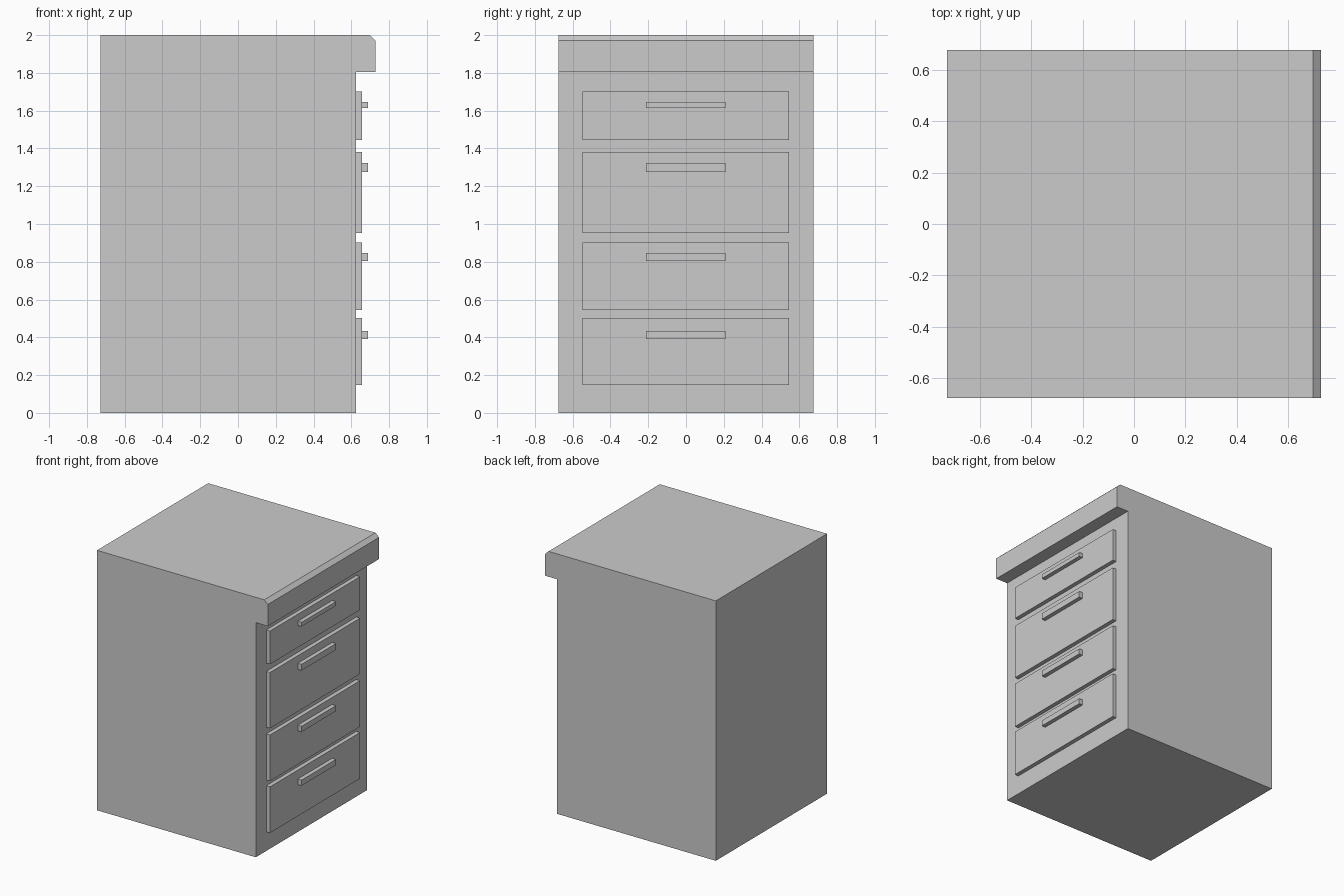
import bpy

if "Cube" in bpy.data.objects:
    bpy.data.objects.remove(bpy.data.objects["Cube"])

HALF_DEPTH = 0.676
BODY_X, DRAWER_X, HANDLE_X = 0.625, 0.657, 0.689


def extrude_profile(name, profile, y0, y1):
    """Extrude a closed x/z outline along y."""
    n = len(profile)
    verts = [(x, y, z) for y in (y0, y1) for x, z in profile]
    faces = [tuple(range(n)), tuple(reversed(range(n, 2 * n)))]
    faces += [(i, i + n, (i + 1) % n + n, (i + 1) % n) for i in range(n)]
    mesh = bpy.data.meshes.new(name)
    mesh.from_pydata(verts, [], faces)
    obj = bpy.data.objects.new(name, mesh)
    bpy.context.collection.objects.link(obj)
    return obj


def box(name, x0, x1, y0, y1, z0, z1):
    return extrude_profile(name, [(x0, z0), (x1, z0), (x1, z1), (x0, z1)], y0, y1)


# Cabinet body with overhanging, chamfered top lip
extrude_profile("cabinet_body", [
    (-0.727, 0), (BODY_X, 0), (BODY_X, 1.805), (0.727, 1.805),
    (0.727, 1.972), (0.697, 2), (-0.727, 2),
], -HALF_DEPTH, HALF_DEPTH)

# Drawer fronts and handles: drawer bottom/top, handle bottom/top
drawers = [
    (0.147, 0.502, 0.390, 0.433),
    (0.546, 0.901, 0.804, 0.847),
    (0.952, 1.382, 1.276, 1.324),
    (1.445, 1.701, 1.615, 1.647),
]
for i, (d0, d1, h0, h1) in enumerate(drawers, 1):
    box(f"drawer_front_{i}", BODY_X, DRAWER_X, -0.549, 0.546, d0, d1)
    box(f"drawer_handle_{i}", DRAWER_X, HANDLE_X, -0.211, 0.208, h0, h1)
